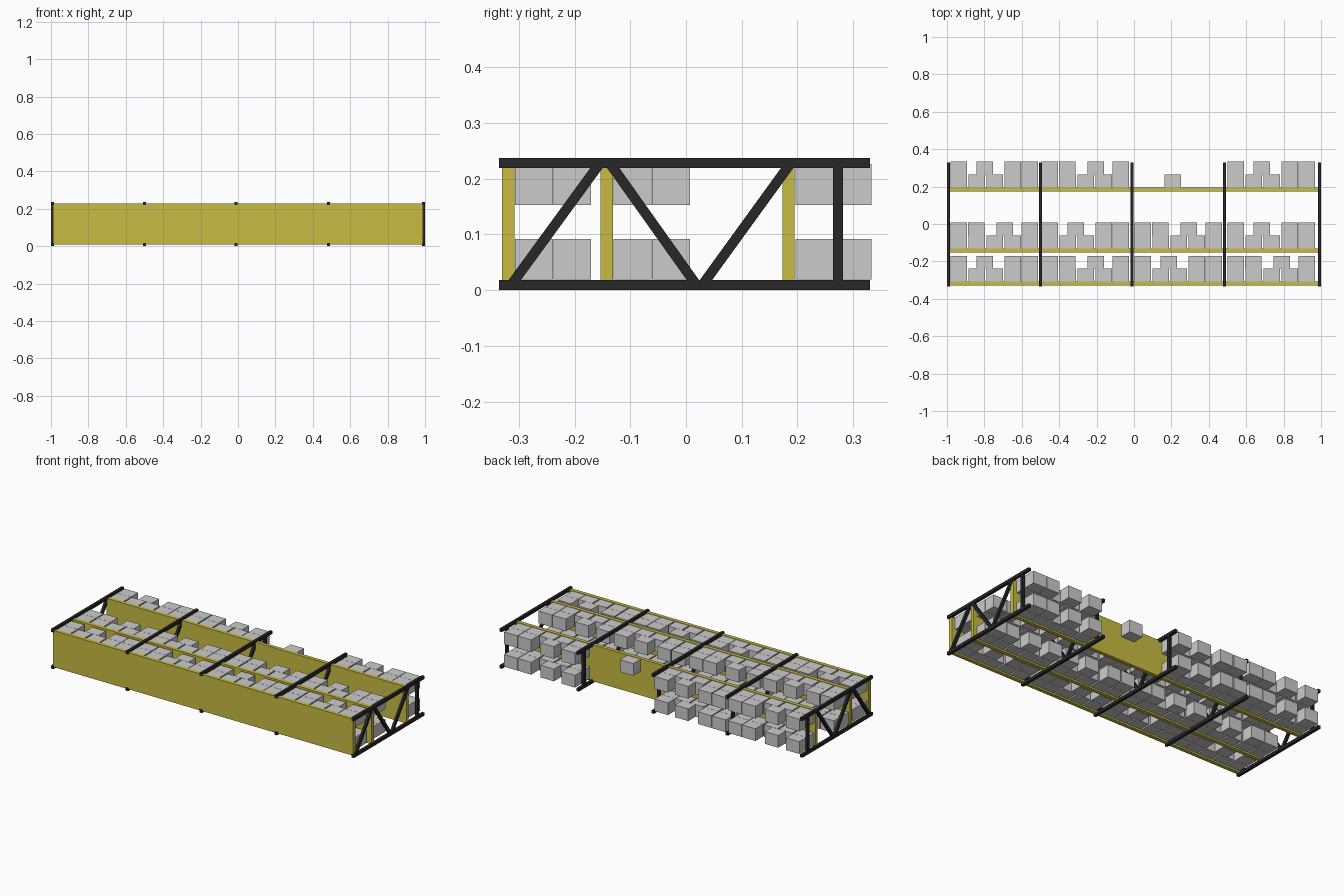
import bpy, bmesh
from math import atan2, hypot
from mathutils import Matrix, Vector

if "Cube" in bpy.data.objects:
    bpy.data.objects.remove(bpy.data.objects["Cube"])


def material(name, color):
    m = bpy.data.materials.new(name)
    m.diffuse_color = (*color, 1)
    m.use_nodes = True
    m.node_tree.nodes["Principled BSDF"].inputs["Base Color"].default_value = m.diffuse_color
    return m


black = material("black_steel", (0.02, 0.02, 0.022))
yellow = material("yellow_shelf", (0.58, 0.50, 0.055))


def box(bm, lo, hi):
    lo, hi = Vector(lo), Vector(hi)
    bmesh.ops.create_cube(bm, size=1, matrix=Matrix.Translation((lo + hi) / 2)
                          @ Matrix.Diagonal((*(hi - lo), 1)))


def strut(bm, x, a, b, w=0.018, depth=0.014):
    # square bar in a yz plane between two (y, z) points
    dy, dz = b[0] - a[0], b[1] - a[1]
    bmesh.ops.create_cube(bm, size=1, matrix=Matrix.Translation((x, (a[0] + b[0]) / 2, (a[1] + b[1]) / 2))
                          @ Matrix.Rotation(atan2(dz, dy), 4, 'X')
                          @ Matrix.Diagonal((depth, hypot(dy, dz), w, 1)))


def finish(bm, name, mat=None):
    me = bpy.data.meshes.new(name)
    bm.to_mesh(me)
    bm.free()
    ob = bpy.data.objects.new(name, me)
    bpy.context.collection.objects.link(ob)
    if mat:
        me.materials.append(mat)


# Truss frames: two long rails, three diagonals and a cross post
for i, x in enumerate((-0.992, -0.5, -0.012, 0.484, 0.992)):
    bm = bmesh.new()
    for z in (0, 0.219):
        box(bm, (x - 0.008, -0.335, z), (x + 0.008, 0.33, z + 0.018))
    for a, b in (((-0.313, 0.01), (-0.154, 0.228)),
                 ((-0.137, 0.228), (0.018, 0.01)),
                 ((0.030, 0.01), (0.188, 0.228)),
                 ((0.273, 0.01), (0.273, 0.228))):
        strut(bm, x, a, b)
    finish(bm, f"truss_frame_{i + 1}", black)

# Shelf boards
shelves = (-0.308, -0.131, 0.195)
for i, y in enumerate(shelves):
    bm = bmesh.new()
    box(bm, (-0.99, y - 0.022, 0.01), (0.99, y, 0.228))
    finish(bm, f"shelf_board_{i + 1}", yellow)

# Cartons: two stacking patterns alternate between bays
FIRST = (0, 0.096, 0.193, 0.289, 0.38)
SECOND = {"A": (0, 0.139, 0.289, 0.38), "B": (0, 0.094, 0.246, 0.38)}
layout = ("ABAB", "BABA", "AB-A")
bays = (-0.981, -0.494, 0.003, 0.5)
W, H, D = 0.088, 0.068, 0.073

for s, y in enumerate(shelves):
    for b, x0 in enumerate(bays):
        bm = bmesh.new()
        kind = layout[s][b]
        if kind == "-":
            # almost empty bay with a single carton
            box(bm, (0.163, y + 0.001, 0.153), (0.163 + W, y + 0.001 + H, 0.153 + D))
        else:
            for z in (0.019, 0.153):
                for row, offsets in enumerate((FIRST, SECOND[kind])):
                    yy = y + 0.001 + row * (H + 0.001)
                    for dx in offsets:
                        box(bm, (x0 + dx, yy, z), (x0 + dx + W, yy + H, z + D))
        finish(bm, f"cartons_shelf_{s + 1}_bay_{b + 1}")
